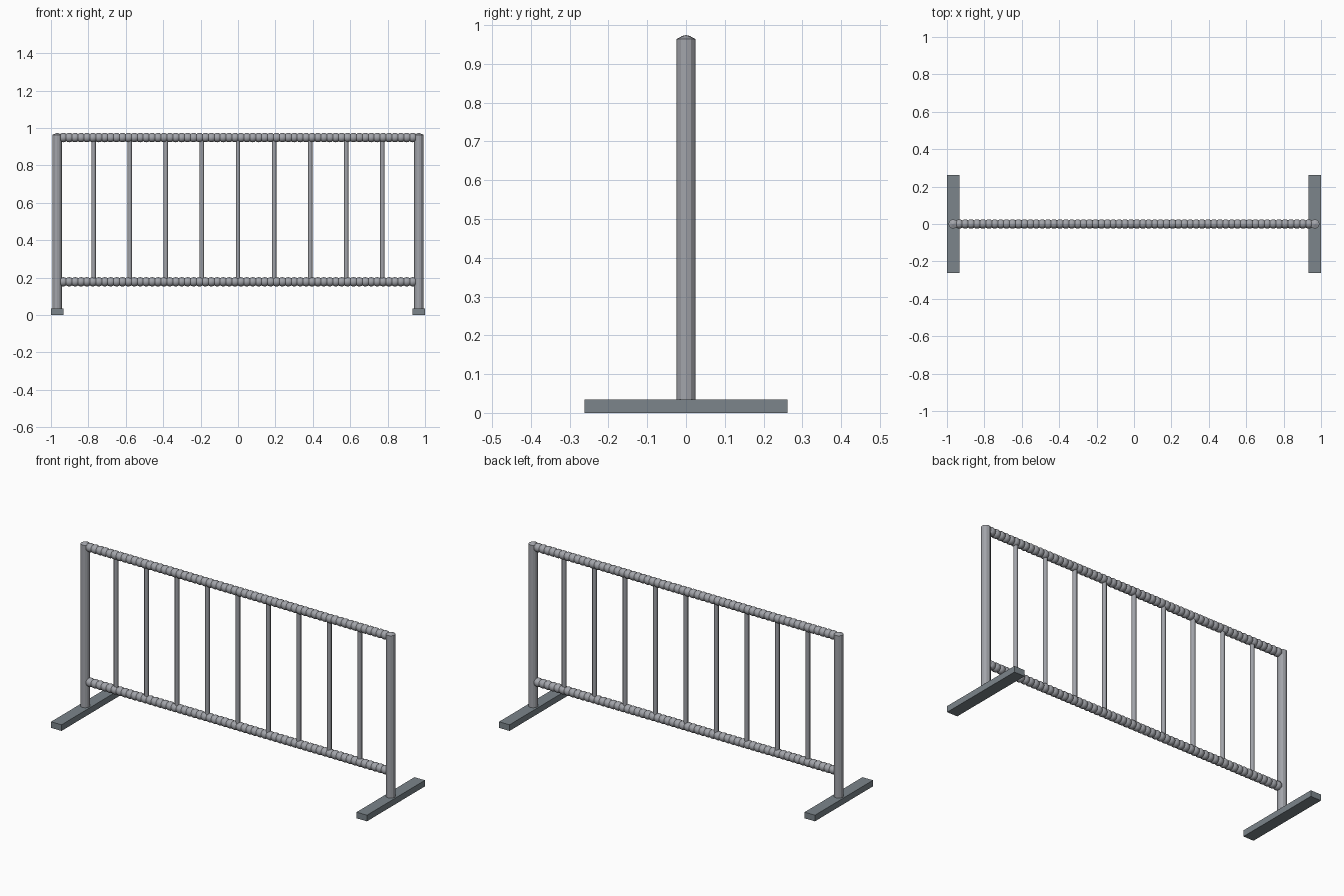
import bpy, bmesh, math
from mathutils import Matrix

cube = bpy.data.objects.get("Cube")
if cube:
    bpy.data.objects.remove(cube, do_unlink=True)


def material(name, rgb):
    mat = bpy.data.materials.new(name)
    mat.use_nodes = True
    mat.diffuse_color = (*rgb, 1)
    mat.node_tree.nodes["Principled BSDF"].inputs["Base Color"].default_value = (*rgb, 1)
    return mat


STEEL = material("galvanised_steel", (0.36, 0.37, 0.40))
FOOT = material("dark_steel", (0.20, 0.235, 0.26))

POST_X, POST_R = 0.967, 0.025
RAIL_Z = (0.178, 0.949)
BEADS, RAIL_HALF = 60, 0.95


def finish(name, bm, mat, smooth=None):
    bmesh.ops.recalc_face_normals(bm, faces=bm.faces)
    mesh = bpy.data.meshes.new(name)
    bm.to_mesh(mesh)
    bm.free()
    mesh.materials.append(mat)
    obj = bpy.data.objects.new(name, mesh)
    bpy.context.collection.objects.link(obj)
    if smooth:
        bpy.ops.object.select_all(action="DESELECT")
        obj.select_set(True)
        bpy.context.view_layer.objects.active = obj
        bpy.ops.object.shade_smooth_by_angle(angle=math.radians(smooth))
    return obj


def lathe(name, profile, sides, matrix, mat, smooth):
    """Revolve (radius, height) points about z and close both ends."""
    bm = bmesh.new()
    rings = []
    for r, h in profile:
        rings.append([bm.verts.new((r * math.cos(a), r * math.sin(a), h))
                      for a in (math.tau * i / sides for i in range(sides))])
    for low, high in zip(rings, rings[1:]):
        for i in range(sides):
            j = (i + 1) % sides
            bm.faces.new((low[i], low[j], high[j], high[i]))
    bm.faces.new(rings[0])
    bm.faces.new(rings[-1])
    bmesh.ops.transform(bm, matrix=matrix, verts=bm.verts)
    return finish(name, bm, mat, smooth)


# Feet and upright posts with shallow conical tops
for side, x in (("left", POST_X), ("right", -POST_X)):
    bm = bmesh.new()
    bmesh.ops.create_cube(bm, size=1, matrix=Matrix.Translation((x, 0, 0.0175))
                          @ Matrix.Diagonal((0.066, 0.524, 0.035, 1)))
    finish(side + "_foot", bm, FOOT)
    profile = [(POST_R, 0.02), (POST_R, 0.964), (0.002, 0.974)]
    lathe(side + "_post", profile, 12, Matrix.Translation((x, 0, 0)), STEEL, 20)

# Ribbed horizontal rails, a row of rounded beads
pitch = 2 * RAIL_HALF / BEADS
bead = [(0.0195, -0.5), (0.0235, -0.28), (0.025, 0), (0.0235, 0.28)]
ribs = [(r, -RAIL_HALF + (i + 0.5 + t) * pitch) for i in range(BEADS) for r, t in bead]
ribs.append((bead[0][0], RAIL_HALF))
for name, z in zip(("lower_rail", "upper_rail"), RAIL_Z):
    place = Matrix.Translation((0, 0, z)) @ Matrix.Rotation(math.pi / 2, 4, "Y")
    lathe(name, ribs, 16, place, STEEL, 35)

# Thin vertical bars between the rails
for i in range(9):
    bar = [(0.012, RAIL_Z[0]), (0.012, RAIL_Z[1])]
    lathe(f"bar_{i + 1}", bar, 10, Matrix.Translation(((i - 4) * 0.193, 0, 0)), STEEL, 40)
